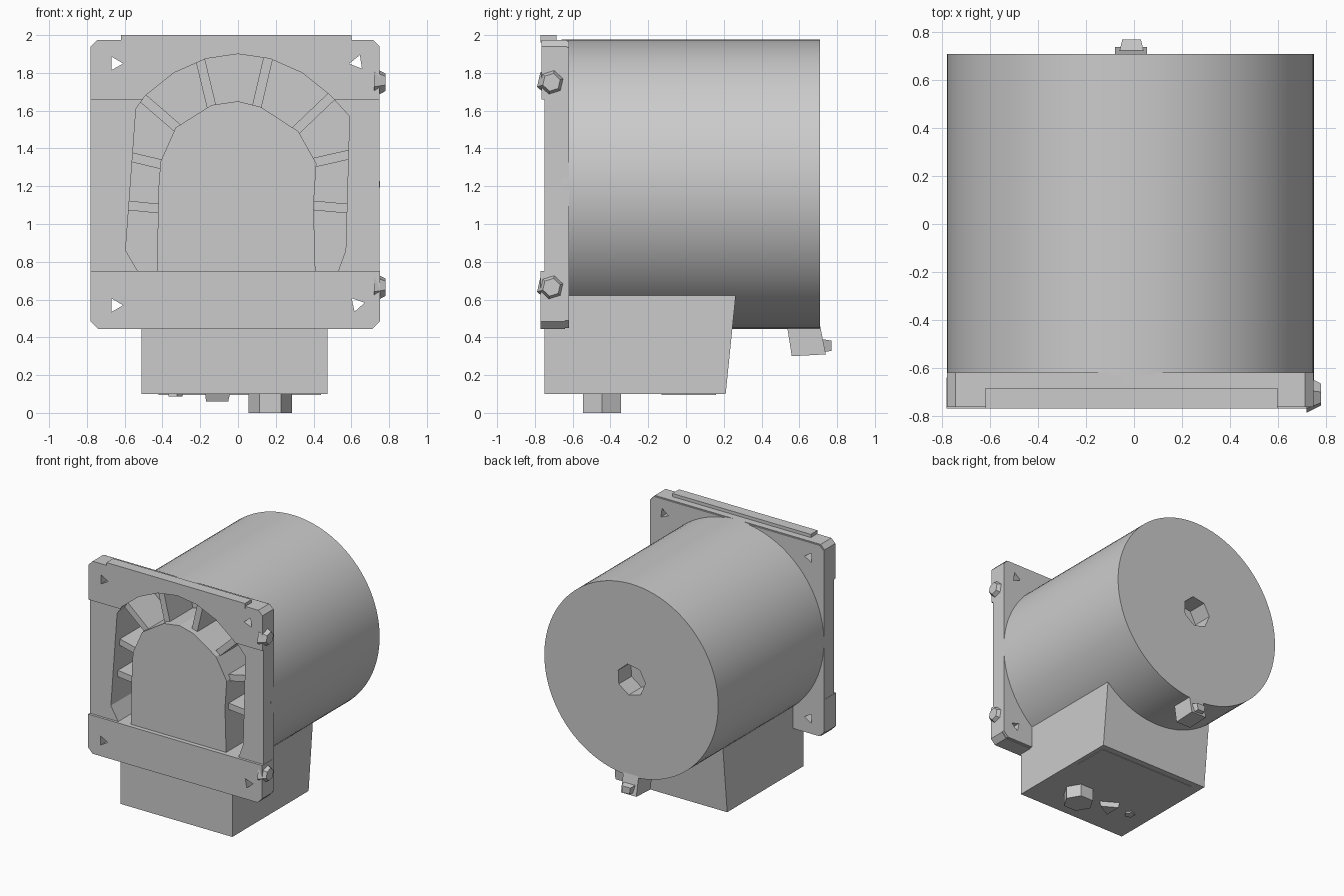
import bpy, bmesh, math
from mathutils import Vector

if "Cube" in bpy.data.objects:
    bpy.data.objects.remove(bpy.data.objects["Cube"])

grey = bpy.data.materials.new("plain_grey")
grey.use_nodes = True
grey.diffuse_color = (0.6, 0.6, 0.6, 1)
grey.node_tree.nodes["Principled BSDF"].inputs["Base Color"].default_value = (0.6, 0.6, 0.6, 1)

PLACE = {"x": lambda a, b, d: (d, a, b),
         "y": lambda a, b, d: (a, d, b),
         "z": lambda a, b, d: (a, b, d)}


def prism(name, pts, lo, hi, axis="y", taper=1.0):
    """Extrude a 2D outline along an axis; taper scales the far end."""
    ca = sum(p[0] for p in pts) / len(pts)
    cb = sum(p[1] for p in pts) / len(pts)
    put, bm = PLACE[axis], bmesh.new()
    near = [bm.verts.new(put(a, b, lo)) for a, b in pts]
    far = [bm.verts.new(put(ca + (a - ca) * taper, cb + (b - cb) * taper, hi)) for a, b in pts]
    bm.faces.new(near)
    bm.faces.new(far)
    for i in range(len(pts)):
        j = (i + 1) % len(pts)
        bm.faces.new((near[i], near[j], far[j], far[i]))
    bmesh.ops.recalc_face_normals(bm, faces=bm.faces)
    mesh = bpy.data.meshes.new(name)
    bm.to_mesh(mesh)
    bm.free()
    mesh.materials.append(grey)
    ob = bpy.data.objects.new(name, mesh)
    bpy.context.collection.objects.link(ob)
    return ob


def ring(a, b, r, n, turn=0.0):
    return [(a + r * math.cos(turn + math.tau * i / n),
             b + r * math.sin(turn + math.tau * i / n)) for i in range(n)]


def rect(a0, a1, b0, b1):
    return [(a0, b0), (a1, b0), (a1, b1), (a0, b1)]


def chamfered(a0, a1, b0, b1, low, high):
    """Rectangle with cut lower and upper corners."""
    pts = []
    for a, b, c, sa, sb in ((a0, b0, low, 1, 1), (a1, b0, low, -1, 1),
                            (a1, b1, high, -1, -1), (a0, b1, high, 1, -1)):
        corner = [(a, b + sb * c), (a + sa * c, b)] if c else [(a, b)]
        pts += corner if sa == sb else corner[::-1]
    return pts


def activate(ob):
    bpy.ops.object.select_all(action="DESELECT")
    ob.select_set(True)
    bpy.context.view_layer.objects.active = ob


def cut(ob, cutters):
    activate(ob)
    for c in cutters:
        mod = ob.modifiers.new("cut", "BOOLEAN")
        mod.operation, mod.solver, mod.object = "DIFFERENCE", "EXACT", c
        bpy.ops.object.modifier_apply(modifier=mod.name)


# Cutters: arched opening, mounting holes, rear socket
arch = [(-0.53, 0.75), (0.53, 0.75), (0.57, 0.86), (0.59, 1.57), (0.49, 1.68),
        (0.34, 1.80), (0.17, 1.875), (0, 1.90), (-0.17, 1.875), (-0.34, 1.80),
        (-0.49, 1.68), (-0.54, 1.61), (-0.595, 0.86)]
opening = prism("opening_cutter", arch, -0.9, -0.4)
holes = [prism("hole_cutter", ring(x, z, 0.042, 3, t), -0.9, -0.5)
         for x, z, t in ((-0.65, 1.85, 0), (0.63, 1.855, 1.2),
                         (-0.65, 0.57, 0), (0.63, 0.575, 2.3))]
socket = prism("socket_cutter", ring(-0.015, 1.21, 0.125, 7, 0.4), 0.55, 0.9)

# Round housing
housing = prism("round_housing", ring(-0.015, 1.21, 0.766, 96), -0.66, 0.71)
cut(housing, [opening, socket])
activate(housing)
bpy.ops.object.shade_smooth_by_angle(angle=math.radians(30))

# Front frame with raised bands
frame = prism("front_frame", chamfered(-0.78, 0.75, 0.45, 1.97, 0.04, 0.035), -0.75, -0.62)
upper = prism("upper_band", chamfered(-0.78, 0.75, 1.66, 1.975, 0, 0.035), -0.765, -0.63)
lower = prism("lower_band", chamfered(-0.782, 0.752, 0.445, 0.75, 0.04, 0), -0.77, -0.64)
for part in (frame, upper, lower):
    cut(part, [opening] + holes)
for c in holes + [opening, socket]:
    bpy.data.objects.remove(c)
prism("top_rib", rect(-0.62, 0.6, 1.96, 2.0), -0.77, -0.685)

# Arched core inside the opening
core = [(-0.43, 0.74), (0.41, 0.74), (0.40, 1.10), (0.415, 1.32), (0.32, 1.49),
        (0.12, 1.62), (0, 1.65), (-0.14, 1.63), (-0.33, 1.51), (-0.41, 1.33), (-0.42, 1.2)]
prism("arched_core", core, -0.735, -0.38)

# Radial fins between core and frame
fins = (((-0.40, 1.08), (-0.60, 1.10)), ((-0.38, 1.31), (-0.59, 1.36)),
        ((-0.30, 1.49), (-0.52, 1.68)), ((-0.13, 1.58), (-0.20, 1.87)),
        ((0.09, 1.58), (0.16, 1.88)), ((0.28, 1.47), (0.50, 1.68)),
        ((0.38, 1.32), (0.60, 1.37)), ((0.38, 1.10), (0.60, 1.08)))
for a, b in fins:
    a, b = Vector(a), Vector(b)
    d = (b - a).normalized() * 0.025
    side = Vector((-d.y, d.x))
    prism("radial_fin", [a - side, b - side, b + side, a + side], -0.69, -0.39)

# Base box with slanted back
base = prism("base_box", [(-0.75, 0.1), (0.21, 0.1), (0.262, 0.61), (0.262, 0.64),
                          (-0.75, 0.64)], -0.51, 0.475, "x")
activate(base)
prism("bottom_panel", rect(-0.42, 0.44, -0.13, 0.16), 0.096, 0.11, "z")

# Knobs under the base
prism("bottom_foot", ring(0.17, -0.445, 0.115, 6), 0.12, 0, "z")
prism("bottom_peg", ring(-0.13, -0.45, 0.092, 3, 0.0), 0.12, 0.06, "z", 0.85)
prism("bottom_stud", ring(-0.335, -0.45, 0.04, 5), 0.12, 0.088, "z")

# Side knobs on the frame
for z in (1.75, 0.665):
    prism("side_knob", ring(-0.712, z, 0.08, 6, 0.3), 0.72, 0.78, "x", 0.6)

# Rear spout under the housing
prism("spout_body", [(0.535, 0.46), (0.71, 0.46), (0.74, 0.31), (0.56, 0.30)], -0.08, 0.055, "x")
prism("spout_tip", [(-0.075, 0.40), (-0.06, 0.315), (0.04, 0.31), (0.055, 0.40)], 0.66, 0.77, "y", 0.6)
